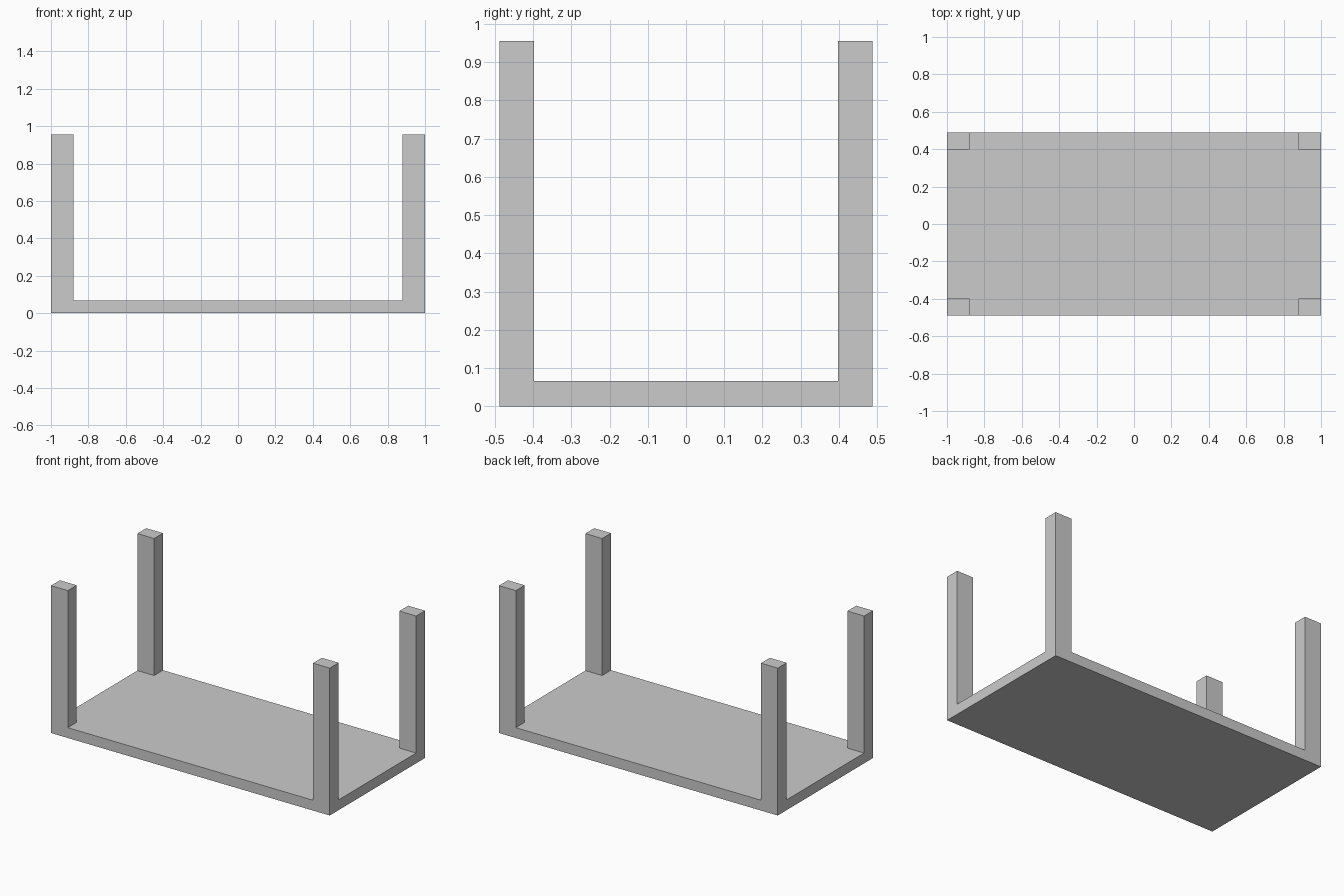
import bpy, bmesh

if "Cube" in bpy.data.objects:
    bpy.data.objects.remove(bpy.data.objects["Cube"])

HALF_X, HALF_Y = 1.0, 0.488        # outer footprint
LEG_X, LEG_Y = 0.88, 0.397         # inner leg faces
SLAB_TOP, LEG_TOP = 0.067, 0.956


def extrude_up(bm, faces, height):
    """Extrude faces straight up and return the new caps."""
    ret = bmesh.ops.extrude_face_region(bm, geom=faces)["geom"]
    verts = [g for g in ret if isinstance(g, bmesh.types.BMVert)]
    bmesh.ops.translate(bm, verts=verts, vec=(0, 0, height))
    return [g for g in ret if isinstance(g, bmesh.types.BMFace)]


bm = bmesh.new()

# Base grid whose corner cells match the leg sections
xs = (-HALF_X, -LEG_X, LEG_X, HALF_X)
ys = (-HALF_Y, -LEG_Y, LEG_Y, HALF_Y)
grid = [[bm.verts.new((x, y, 0)) for x in xs] for y in ys]
for j in range(3):
    for i in range(3):
        bm.faces.new((grid[j][i], grid[j][i + 1],
                      grid[j + 1][i + 1], grid[j + 1][i]))

# Slab: keep the bottom and raise a copy of it
bottom = bm.faces[:]
top = extrude_up(bm, bottom, SLAB_TOP)
bm.normal_update()
if not any(f.calc_center_median().z < 1e-5 for f in bm.faces):
    bmesh.ops.holes_fill(bm, edges=[e for e in bm.edges if e.is_boundary])

# Legs: pull up each corner cell of the slab top
for face in top:
    c = face.calc_center_median()
    if abs(c.x) > LEG_X and abs(c.y) > LEG_Y:
        extrude_up(bm, [face], LEG_TOP - SLAB_TOP)
        if face.is_valid:
            bm.faces.remove(face)

# Merge flat regions and tidy the normals
bmesh.ops.dissolve_limit(bm, angle_limit=0.01, verts=bm.verts[:], edges=bm.edges[:])
bmesh.ops.recalc_face_normals(bm, faces=bm.faces[:])

mesh = bpy.data.meshes.new("upturned_table")
bm.to_mesh(mesh)
bm.free()
table = bpy.data.objects.new("upturned_table", mesh)
bpy.context.collection.objects.link(table)
